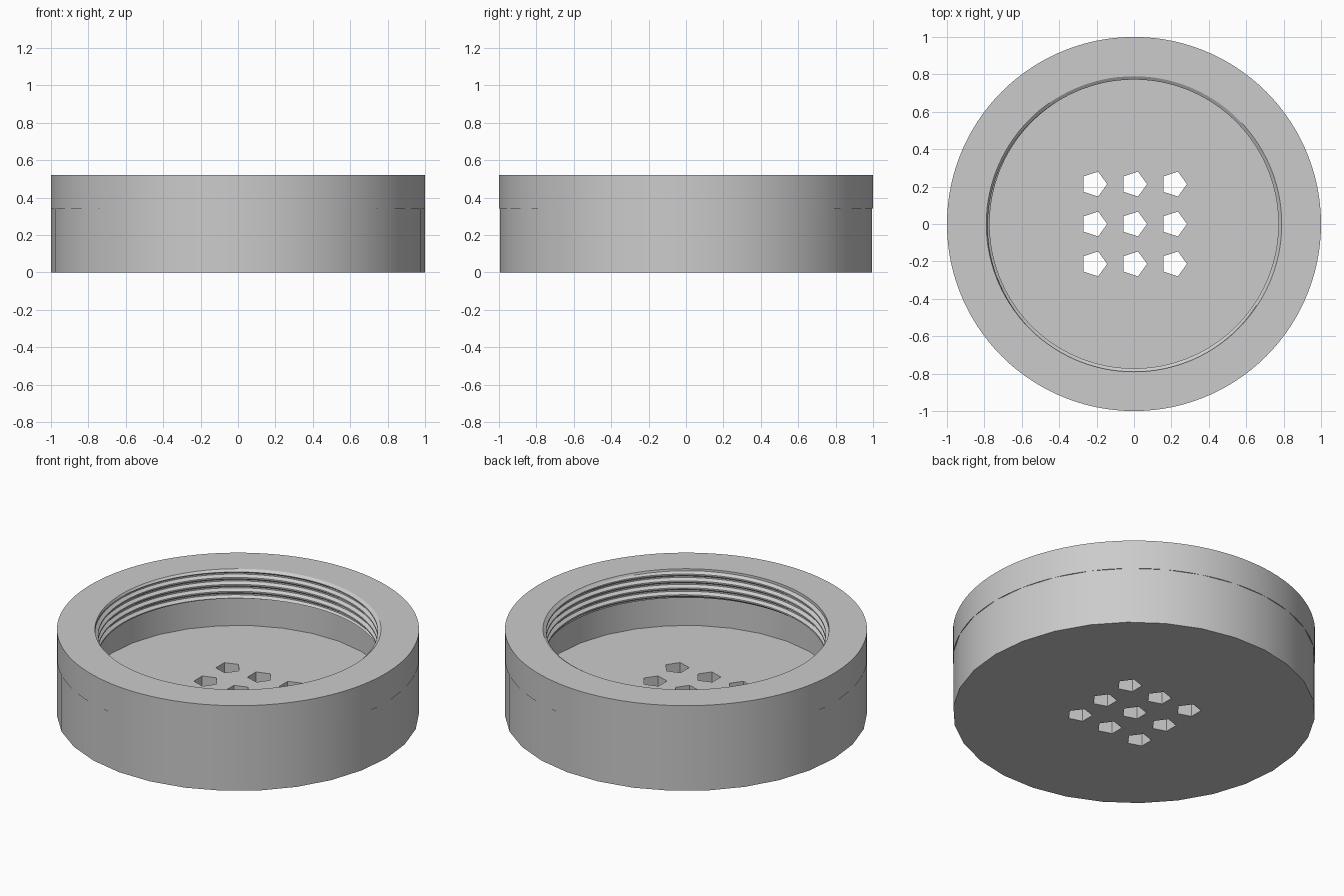
import bpy, bmesh, math

if "Cube" in bpy.data.objects:
    bpy.data.objects.remove(bpy.data.objects["Cube"])

# Overall dimensions
HEIGHT, RING_BASE, FLOOR = 0.52, 0.343, 0.147
CAVITY_R, ROOT_R, CREST_R = 0.85, 0.79, 0.772
HOLE_R, HOLE_GAP = 0.07, 0.2133
PITCH, THREAD_LOW, THREAD_HIGH = 0.042, 0.347, 0.508
TAU = 2 * math.pi

gray = bpy.data.materials.new("light gray plastic")
gray.use_nodes = True
colour = (0.6, 0.6, 0.6, 1)
gray.diffuse_color = colour
gray.node_tree.nodes["Principled BSDF"].inputs["Base Color"].default_value = colour


def finish(bm, name):
    """Clean the mesh and link it as an object."""
    bmesh.ops.remove_doubles(bm, verts=bm.verts, dist=1e-5)
    bmesh.ops.recalc_face_normals(bm, faces=bm.faces)
    mesh = bpy.data.meshes.new(name)
    bm.to_mesh(mesh)
    bm.free()
    mesh.materials.append(gray)
    obj = bpy.data.objects.new(name, mesh)
    bpy.context.collection.objects.link(obj)
    return obj


def sweep(name, columns, section):
    """Turn a section(angle) -> [(radius, z)] around the z axis."""
    bm = bmesh.new()
    grid = []
    for j in range(columns + 1):
        a = TAU * j / columns
        grid.append([bm.verts.new((r * math.cos(a), r * math.sin(a), z))
                     for r, z in section(a)])
    for left, right in zip(grid, grid[1:]):
        for i in range(len(left) - 1):
            bm.faces.new((left[i], right[i], right[i + 1], left[i + 1]))
    return bm, name


def prism(bm, sides, radius, x, y, low, high):
    """Add an upright prism with its first corner facing +x."""
    rims = [[bm.verts.new((x + radius * math.cos(TAU * i / sides),
                           y + radius * math.sin(TAU * i / sides), z))
             for i in range(sides)] for z in (low, high)]
    bm.faces.new(rims[0][::-1])
    bm.faces.new(rims[1])
    for i in range(sides):
        k = (i + 1) % sides
        bm.faces.new((rims[0][i], rims[0][k], rims[1][k], rims[1][i]))


def shade(obj):
    bpy.ops.object.select_all(action="DESELECT")
    obj.select_set(True)
    bpy.context.view_layer.objects.active = obj
    bpy.ops.object.shade_smooth_by_angle(angle=math.radians(25))


# Cup body: coarse cylinder
bm = bmesh.new()
prism(bm, 30, 1, 0, 0, 0, RING_BASE)
body = finish(bm, "cup_body")

# Cutters: wide cavity, then the grid of five-sided drain holes
cavity = bmesh.new()
prism(cavity, 30, CAVITY_R, 0, 0, FLOOR, HEIGHT)
holes = bmesh.new()
for ix in (-1, 0, 1):
    for iy in (-1, 0, 1):
        prism(holes, 5, HOLE_R, ix * HOLE_GAP, iy * HOLE_GAP, -0.1, FLOOR + 0.1)

for cutter_mesh, name in ((cavity, "cavity_cutter"), (holes, "hole_cutter")):
    cutter = finish(cutter_mesh, name)
    cutter.hide_render = True
    mod = body.modifiers.new(name, "BOOLEAN")
    mod.operation, mod.solver, mod.object = "DIFFERENCE", "EXACT", cutter
    bpy.context.view_layer.objects.active = body
    bpy.ops.object.modifier_apply(modifier=name)
    bpy.data.objects.remove(cutter)
shade(body)

# Threaded ring: smooth outside, helical ridge inside
KNOTS = [(0, ROOT_R), (0.2, ROOT_R), (0.5, CREST_R), (0.7, CREST_R), (1, ROOT_R)]


def thread_radius(phase):
    phase %= 1
    for (p0, r0), (p1, r1) in zip(KNOTS, KNOTS[1:]):
        if phase <= p1:
            return r0 + (r1 - r0) * (phase - p0) / (p1 - p0)
    return ROOT_R


def ring_section(angle):
    turn = angle / TAU
    points = [(1, RING_BASE), (1, HEIGHT), (ROOT_R, HEIGHT)]
    turns = math.ceil((THREAD_HIGH - THREAD_LOW) / PITCH) + 1
    for k in range(turns, -2, -1):
        for p, _ in reversed(KNOTS[:-1]):
            z = THREAD_LOW + PITCH * (k + p + turn)
            z = min(max(z, THREAD_LOW), THREAD_HIGH)
            points.append((thread_radius((z - THREAD_LOW) / PITCH - turn), z))
    return points + [(ROOT_R, RING_BASE), (1, RING_BASE)]


shade(finish(*sweep("threaded_ring", 120, ring_section)))
